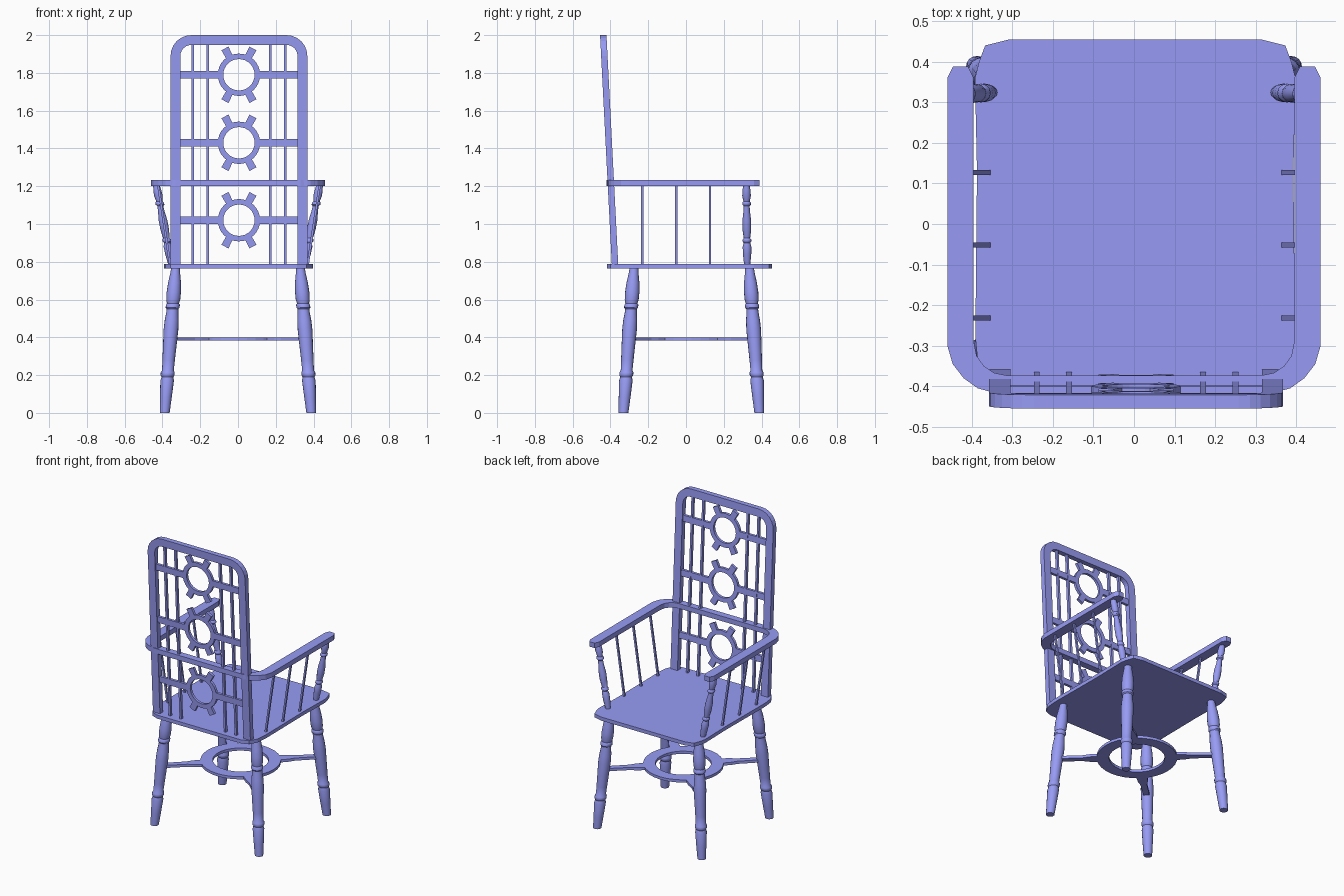
import bpy, bmesh
from math import sin, cos, pi, atan2, hypot

if "Cube" in bpy.data.objects:
    bpy.data.objects.remove(bpy.data.objects["Cube"])

paint = bpy.data.materials.new("periwinkle_paint")
paint.diffuse_color = (0.31, 0.33, 0.9, 1)
paint.use_nodes = True
paint.node_tree.nodes["Principled BSDF"].inputs["Base Color"].default_value = paint.diffuse_color
SHIFT = 0.005                 # the body sits slightly right of the arm rail


def flat(u, v, t):            # outline drawn on the floor plan, t is height
    return (u, v, t)


def back(u, v, t):            # outline drawn on the reclined back, t is depth
    return (u + SHIFT, -0.376 - 0.062 * (v - 0.79) / 1.21 + t, v)


def finish(name, bm, smooth=False):
    bmesh.ops.recalc_face_normals(bm, faces=bm.faces[:])
    me = bpy.data.meshes.new(name)
    bm.to_mesh(me)
    bm.free()
    me.materials.append(paint)
    ob = bpy.data.objects.new(name, me)
    bpy.context.collection.objects.link(ob)
    if smooth:
        bpy.ops.object.select_all(action='DESELECT')
        ob.select_set(True)
        bpy.context.view_layer.objects.active = ob
        bpy.ops.object.shade_smooth_by_angle(angle=0.7)
    return ob


def prism(bm, pts, t0, t1, place):
    a = [bm.verts.new(place(u, v, t0)) for u, v in pts]
    b = [bm.verts.new(place(u, v, t1)) for u, v in pts]
    bm.faces.new(a)
    bm.faces.new(b)
    for i in range(len(pts)):
        j = (i + 1) % len(pts)
        bm.faces.new((a[i], a[j], b[j], b[i]))


def band(bm, outer, inner, t0, t1, place, closed=False):
    rows = [[bm.verts.new(place(*p, t)) for p, t in ((o, t0), (o, t1), (i, t1), (i, t0))]
            for o, i in zip(outer, inner)]
    n = len(rows)
    for k in range(n if closed else n - 1):
        r, s = rows[k], rows[(k + 1) % n]
        for c in range(4):
            d = (c + 1) % 4
            bm.faces.new((r[c], r[d], s[d], s[c]))
    if not closed:
        bm.faces.new(rows[0])
        bm.faces.new(rows[-1])


def circle(r, n, cx=0, cy=0):
    return [(cx + r * cos(2 * pi * i / n), cy + r * sin(2 * pi * i / n)) for i in range(n)]


def mirrored(half):
    return half + [(-x, y) for x, y in reversed(half)]


def spoke(bm, cx, cy, ang, profile, t0, t1, place):
    # symmetric bar along a direction; profile is (distance, half width)
    pts = [(d, w) for d, w in profile] + [(d, -w) for d, w in reversed(profile)]
    c, s = cos(ang), sin(ang)
    prism(bm, [(cx + d * c - w * s, cy + d * s + w * c) for d, w in pts], t0, t1, place)


def turned(name, foot, top, profile, n=16):
    # lathe profile of (height, radius), sheared along a leaning axis
    bm = bmesh.new()
    rings = []
    for z, r in profile:
        f = (z - foot[2]) / (top[2] - foot[2])
        cx, cy = (foot[i] + f * (top[i] - foot[i]) for i in (0, 1))
        rings.append([bm.verts.new((x, y, z)) for x, y in circle(r, n, cx, cy)])
    for a, b in zip(rings, rings[1:]):
        for i in range(n):
            j = (i + 1) % n
            bm.faces.new((a[i], a[j], b[j], b[i]))
    bm.faces.new(rings[0])
    bm.faces.new(rings[-1])
    return finish(name, bm, True)


# seat
bm = bmesh.new()
prism(bm, mirrored([(0.31, 0.455), (0.37, 0.44), (0.385, 0.4), (0.395, 0.36), (0.39, 0.13),
                    (0.394, -0.28), (0.387, -0.35), (0.36, -0.4), (0.31, -0.418)]),
      0.764, 0.788, lambda u, v, t: (u + 0.003, v, t))
finish("seat", bm)

# arm rail
bm = bmesh.new()
band(bm,
     mirrored([(0.446, 0.388), (0.46, 0.36), (0.46, -0.3), (0.447, -0.345),
               (0.42, -0.38), (0.385, -0.405), (0.33, -0.42)]),
     mirrored([(0.409, 0.388), (0.395, 0.36), (0.395, -0.29), (0.388, -0.325),
               (0.37, -0.35), (0.345, -0.367), (0.31, -0.374)]),
     1.2, 1.233, flat)
finish("arm_rail", bm)


# back frame
def arch(r):
    arc = [(0.252 + r * cos(a * pi / 12), 1.89 + r * sin(a * pi / 12)) for a in range(7)]
    return mirrored([(0.252 + r, 0.775)] + arc)


bm = bmesh.new()
band(bm, arch(0.11), arch(0.058), -0.017, 0.017, back)
finish("back_frame", bm)

# cog panels with side bars
for i, z in enumerate((1.02, 1.43, 1.79)):
    bm = bmesh.new()
    band(bm, circle(0.112, 32, 0, z), circle(0.083, 32, 0, z), -0.008, 0.01, back, True)
    for a in (0, 180):
        spoke(bm, 0, z, a * pi / 180, [(0.1, 0.021), (0.315, 0.021)], -0.008, 0.01, back)
    for a in (62, 118, 242, 298):
        spoke(bm, 0, z, a * pi / 180, [(0.1, 0.019), (0.158, 0.021)], -0.008, 0.01, back)
    finish(f"back_cog_{i + 1}", bm)

# back slats
for i, x in enumerate((-0.245, -0.165, 0.165, 0.245)):
    bm = bmesh.new()
    prism(bm, [(x - 0.007, 0.775), (x + 0.007, 0.775), (x + 0.007, 1.96), (x - 0.007, 1.96)],
          -0.007, 0.011, back)
    finish(f"back_slat_{i + 1}", bm)

LEG = [(0, 0.026), (0.08, 0.031), (0.17, 0.036), (0.19, 0.031), (0.2, 0.037), (0.215, 0.037),
       (0.225, 0.031), (0.28, 0.033), (0.36, 0.036), (0.44, 0.039), (0.49, 0.037), (0.53, 0.032),
       (0.55, 0.031), (0.557, 0.037), (0.572, 0.037), (0.58, 0.032), (0.6, 0.037), (0.64, 0.038),
       (0.69, 0.034), (0.74, 0.026), (0.77, 0.023)]
POST = [(0.78, 0.016), (0.84, 0.022), (0.88, 0.023), (0.9, 0.017), (0.907, 0.023), (0.917, 0.023),
        (0.925, 0.017), (0.97, 0.023), (1.02, 0.023), (1.07, 0.017), (1.095, 0.016),
        (1.102, 0.023), (1.112, 0.023), (1.12, 0.017), (1.15, 0.023), (1.18, 0.021), (1.205, 0.017)]

for s, side in ((-1, "left"), (1, "right")):
    # legs
    turned(f"near_leg_{side}", (s * 0.388, -0.331, 0), (s * 0.33, -0.275, 0.77), LEG)
    turned(f"far_leg_{side}", (s * 0.388, 0.388, 0), (s * 0.33, 0.336, 0.77), LEG)
    # turned arm post
    turned(f"arm_post_{side}", (s * 0.352, 0.324, 0.78), (s * 0.432, 0.32, 1.205), POST, 12)
    # leaning arm spindles
    for i, y in enumerate((-0.232, -0.052, 0.127)):
        bm = bmesh.new()
        pts = [(0.357, 0.775), (0.369, 0.775), (0.434, 1.21), (0.422, 1.21)]
        prism(bm, [(s * x + SHIFT, z) for x, z in pts], y - 0.006, y + 0.006,
              lambda u, v, t: (u, t, v))
        finish(f"arm_spindle_{side}_{i + 1}", bm)

# ring stretcher with tapered spokes to the legs
bm = bmesh.new()
CY = 0.028
band(bm, circle(0.245, 32, 0, CY), circle(0.17, 32, 0, CY), 0.382, 0.4, flat, True)
for sx in (-1, 1):
    for sy in (-1, 1):
        dx, dy = sx * 0.36, sy * 0.333
        spoke(bm, 0, CY, atan2(dy, dx),
              [(0.22, 0.035), (0.29, 0.03), (0.33, 0.02), (hypot(dx, dy), 0.018)],
              0.382, 0.4, flat)
finish("ring_stretcher", bm)
